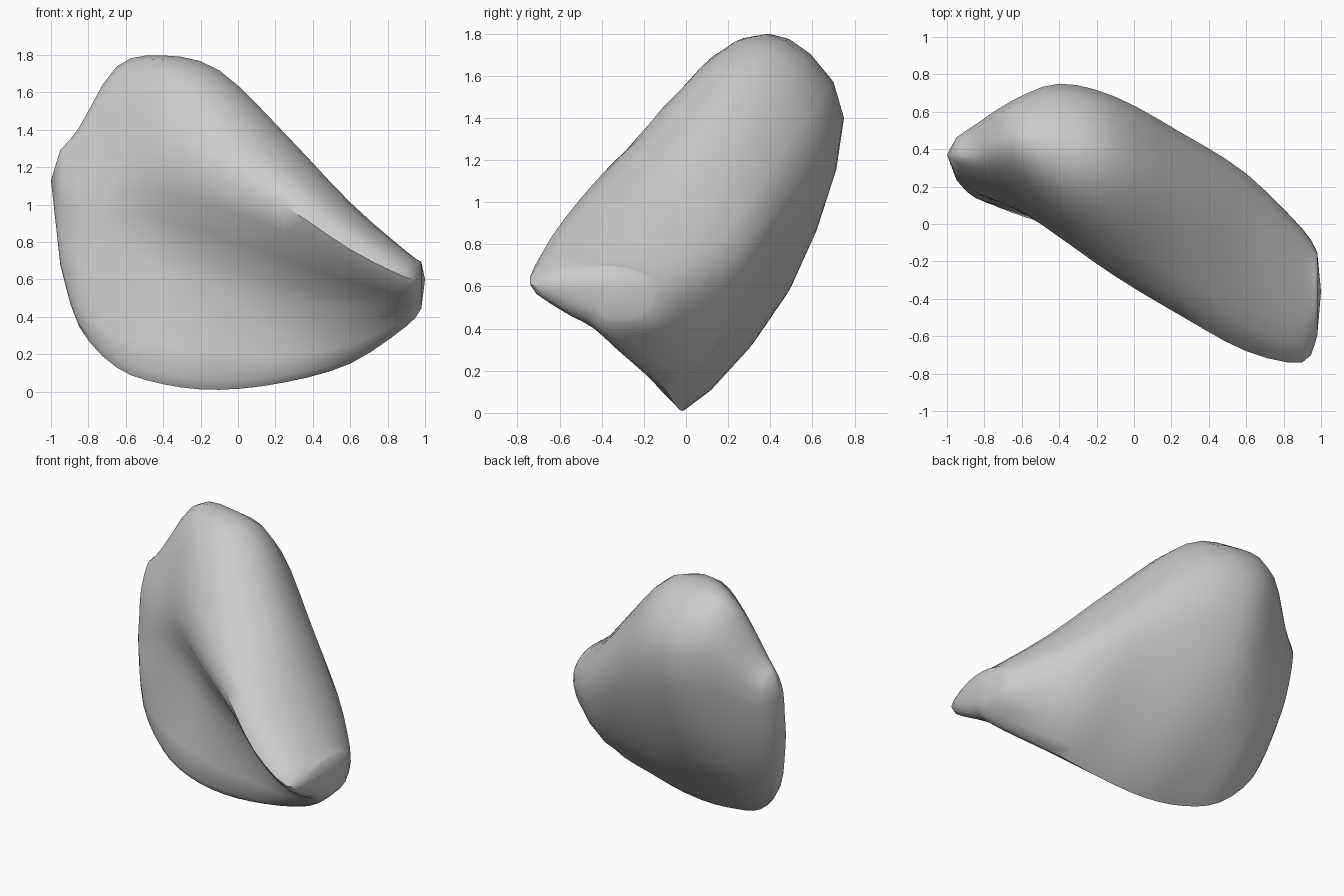
import bpy
from mathutils import Vector

if "Cube" in bpy.data.objects:
    bpy.data.objects.remove(bpy.data.objects["Cube"], do_unlink=True)

# Cross-sections across the stone: x, then (y, z) pairs in the order
# lip, lower hollow, upper hollow, ridge, front crown, rear crown, back, underside
SECTIONS = {
    -.85: [(.18, .35), (.14, .55), (.16, .8), (.19, 1.1), (.3, 1.36), (.4, 1.4), (.53, 1.22), (.4, .7)],
    -.65: [(.09, .13), (.08, .45), (.1, .85), (.1, 1.18), (.28, 1.62), (.48, 1.73), (.66, 1.4), (.45, .6)],
    -.4: [(.02, .04), (.03, .4), (.05, .78), (-.07, 1.22), (.17, 1.71), (.48, 1.77), (.75, 1.4), (.5, .6)],
    -.1: [(-.02, .01), (-.05, .36), (-.09, .69), (-.28, 1.14), (.02, 1.58), (.4, 1.71), (.68, 1.3), (.42, .5)],
    .25: [(-.06, .05), (-.12, .31), (-.21, .58), (-.49, .99), (-.15, 1.29), (.2, 1.37), (.49, 1.05), (.29, .45)],
    .6: [(-.13, .15), (-.27, .32), (-.41, .51), (-.68, .76), (-.42, .96), (-.02, 1.0), (.27, .78), (.14, .36)],
    .9: [(-.34, .35), (-.46, .42), (-.58, .48), (-.74, .61), (-.56, .73), (-.25, .74), (-.03, .62), (-.1, .4)],
}
LEFT_TIP = Vector((-1, .37, 1.13))
RIGHT_TIP = Vector((1, -.36, .6))
STEPS = 3


def shrink(ring, tip, x, amount):
    """Copy a ring, pulled towards an end point and moved to x."""
    result = [point.lerp(tip, amount) for point in ring]
    for point in result:
        point.x = x
    return result


def spline(p, q, r, s, t):
    """Smooth curve through q and r, with neighbours p and s."""
    return (2 * q + (r - p) * t + (2 * p - 5 * q + 4 * r - s) * t ** 2
            + (3 * q - p - 3 * r + s) * t ** 3) / 2


def refine_loop(ring):
    """Add smooth points around a closed ring."""
    n = len(ring)
    return [spline(ring[i - 1], ring[i], ring[(i + 1) % n], ring[(i + 2) % n], k / STEPS)
            for i in range(n) for k in range(STEPS)]


def refine_length(rings):
    """Add smooth rings between the given rings."""
    last = len(rings) - 1
    result = []
    for i in range(last):
        four = [rings[max(0, min(last, i + offset))] for offset in (-1, 0, 1, 2)]
        for k in range(STEPS):
            result.append([spline(*points, k / STEPS) for points in zip(*four)])
    result.append(rings[last])
    return result


def loft(name, rings, first_tip, last_tip):
    """Skin the rings and close both ends with a fan."""
    n = len(rings[0])
    verts = [point for ring in rings for point in ring] + [first_tip, last_tip]
    faces = []
    for row in range(len(rings) - 1):
        for i in range(n):
            a, b = row * n + i, row * n + (i + 1) % n
            faces.append((a, b, b + n, a + n))
    start, end = len(verts) - 2, len(verts) - 1
    base = (len(rings) - 1) * n
    for i in range(n):
        j = (i + 1) % n
        faces.append((start, j, i))
        faces.append((end, base + i, base + j))
    mesh = bpy.data.meshes.new(name)
    mesh.from_pydata(verts, [], faces)
    mesh.update()
    obj = bpy.data.objects.new(name, mesh)
    bpy.context.collection.objects.link(obj)
    return obj


# Stone body with rounded ends
rings = [[Vector((x, y, z)) for y, z in pairs] for x, pairs in SECTIONS.items()]
rings.insert(0, shrink(rings[0], LEFT_TIP, -.95, .42))
rings.append(shrink(rings[-1], RIGHT_TIP, .98, .38))
rings = refine_length([refine_loop(ring) for ring in rings])
stone = loft("stone", rings, LEFT_TIP, RIGHT_TIP)

# Plain grey surface
grey = bpy.data.materials.new("stone grey")
grey.use_nodes = True
colour = (.6, .6, .6, 1)
grey.diffuse_color = colour
grey.node_tree.nodes["Principled BSDF"].inputs["Base Color"].default_value = colour
stone.data.materials.append(grey)

# Consistent outward normals and soft shading
bpy.ops.object.select_all(action='DESELECT')
stone.select_set(True)
bpy.context.view_layer.objects.active = stone
bpy.ops.object.mode_set(mode='EDIT')
bpy.ops.mesh.select_all(action='SELECT')
bpy.ops.mesh.normals_make_consistent(inside=False)
bpy.ops.object.mode_set(mode='OBJECT')
bpy.ops.object.shade_smooth_by_angle(angle=.9)
